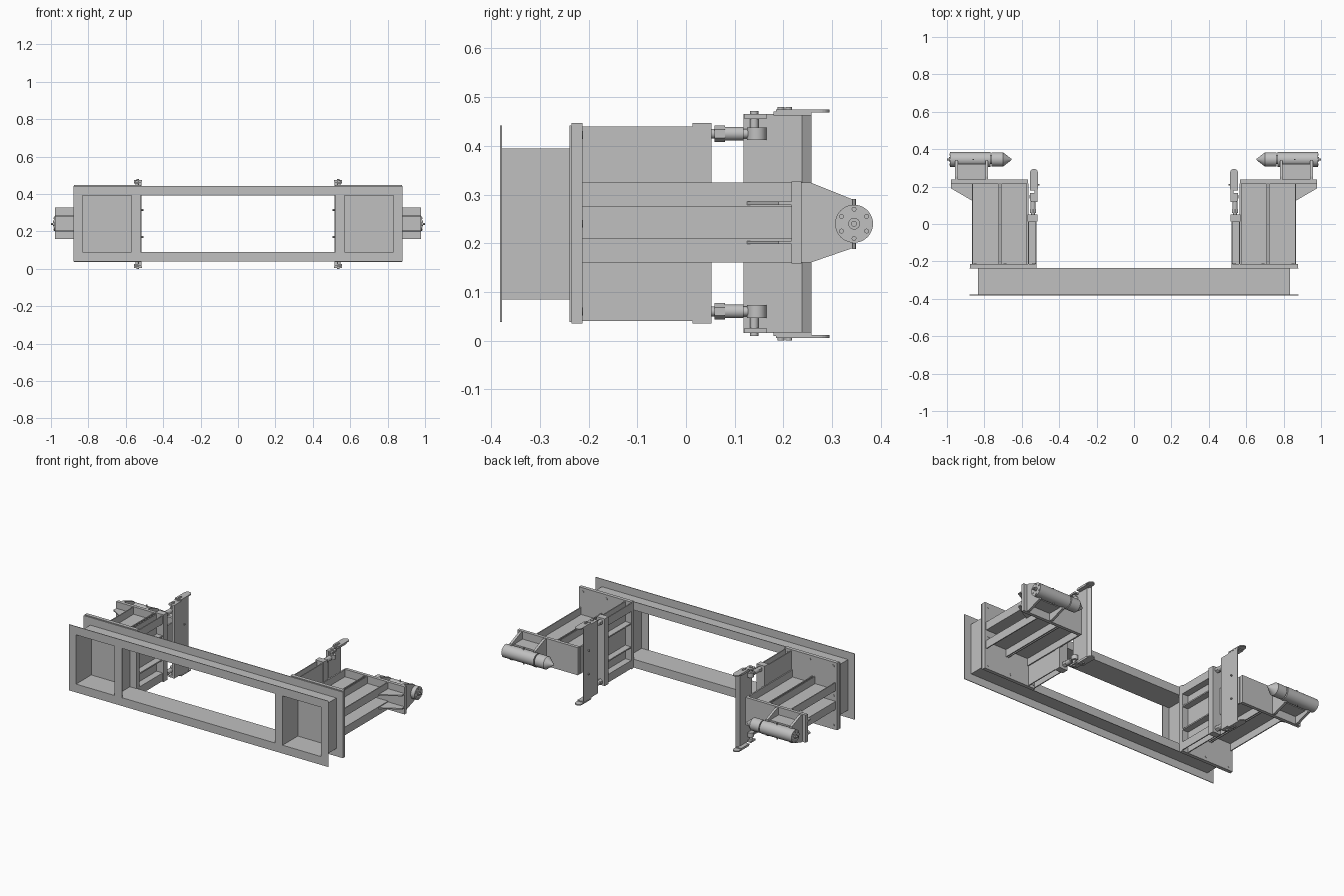
import bpy, bmesh, math
from mathutils import Matrix, Vector

if "Cube" in bpy.data.objects:
    bpy.data.objects.remove(bpy.data.objects["Cube"])

steel = bpy.data.materials.new("steel grey")
steel.diffuse_color = (0.53, 0.53, 0.53, 1)
steel.use_nodes = True
steel.node_tree.nodes["Principled BSDF"].inputs["Base Color"].default_value = steel.diffuse_color


def finish(name, bm, mirror=True, smooth=False):
    bmesh.ops.recalc_face_normals(bm, faces=bm.faces)
    mesh = bpy.data.meshes.new(name)
    bm.to_mesh(mesh)
    bm.free()
    mesh.materials.append(steel)
    ob = bpy.data.objects.new(name, mesh)
    bpy.context.collection.objects.link(ob)
    if smooth:
        bpy.ops.object.select_all(action='DESELECT')
        ob.select_set(True)
        bpy.context.view_layer.objects.active = ob
        bpy.ops.object.shade_smooth_by_angle()
    if mirror:
        m = ob.modifiers.new("mirror", 'MIRROR')
        m.use_mirror_merge = False
    return ob


def add_box(bm, x0, x1, y0, y1, z0, z1):
    mat = Matrix.Translation(((x0 + x1) / 2, (y0 + y1) / 2, (z0 + z1) / 2))
    mat = mat @ Matrix.Diagonal((x1 - x0, y1 - y0, z1 - z0, 1))
    bmesh.ops.create_cube(bm, size=1, matrix=mat)


def boxes(name, items, mirror=True):
    bm = bmesh.new()
    for b in items:
        add_box(bm, *b)
    return finish(name, bm, mirror)


def add_cyl(bm, a, b, r0, r1=None, seg=24):
    a, b = Vector(a), Vector(b)
    rot = (b - a).to_track_quat('Z', 'Y').to_matrix().to_4x4()
    bmesh.ops.create_cone(bm, cap_ends=True, segments=seg, radius1=r0,
                          radius2=r0 if r1 is None else r1, depth=(b - a).length,
                          matrix=Matrix.Translation((a + b) / 2) @ rot)


def cyls(name, items):
    bm = bmesh.new()
    for c in items:
        add_cyl(bm, *c)
    return finish(name, bm, smooth=True)


def prism(name, pts, axis, spans):
    """Extrude a flat outline along x (points are y,z) or z (points are x,y)."""
    bm = bmesh.new()
    for lo, hi in spans:
        at = (lambda p: (lo, *p)) if axis == 'x' else (lambda p: (*p, lo))
        f = bm.faces.new([bm.verts.new(at(p)) for p in pts])
        r = bmesh.ops.extrude_face_region(bm, geom=[f])
        d = Vector((hi - lo, 0, 0)) if axis == 'x' else Vector((0, 0, hi - lo))
        bmesh.ops.translate(bm, vec=d, verts=[v for v in r['geom'] if isinstance(v, bmesh.types.BMVert)])
    return finish(name, bm)


def tray(x0, x1, y0, y1, z_web, z_lip, t=0.006):
    """Channel lying on its web, with lips reaching from z_web to z_lip."""
    lo, hi = min(z_web, z_lip), max(z_web, z_lip)
    web = (z_web, z_web + t) if z_lip > z_web else (z_web - t, z_web)
    return [(x0, x1, y0, y1, *web), (x0, x0 + t, y0, y1, lo, hi), (x1 - t, x1, y0, y1, lo, hi)]


T = 0.004
Y0, Y1 = -0.382, -0.235
# Front frame: outward-facing channels, top and bottom rails
rails = [(-0.835, 0.835, Y0, Y1, 0.391, 0.395), (-0.835, 0.835, Y0, Y1, 0.085, 0.089)]
for y in (Y0, Y1 - T):
    rails += [(-0.88, 0.88, y, y + T, 0.395, 0.442), (-0.88, 0.88, y, y + T, 0.038, 0.085)]
boxes("frame_rails", rails, mirror=False)
# Frame ends and inner posts
ends = [(0.831, 0.835, Y0, Y1, 0.089, 0.391), (0.566, 0.57, Y0, Y1, 0.089, 0.391)]
for y in (Y0, Y1 - T):
    ends += [(0.835, 0.88, y, y + T, 0.085, 0.395), (0.52, 0.566, y, y + T, 0.089, 0.391)]
boxes("frame_posts", ends)

# Rear mounting plate with flush bolts
boxes("mounting_plate", [(0.52, 0.876, Y1, -0.213, 0.035, 0.447)])
cyls("plate_bolts", [((x, -0.214, z), (x, -0.211, z), 0.008, None, 12)
                     for x in (0.535, 0.69, 0.85) for z in (0.06, 0.422)]
     + [((0.85, -0.214, 0.24), (0.85, -0.211, 0.24), 0.008, None, 12)])

# Inner bracket: trays at top and bottom, a wall and shelves between
ribs = [(0.561, 0.567, -0.213, 0.013, 0.09, 0.39)]
ribs += tray(0.52, 0.567, -0.213, 0.013, 0.39, 0.44) + tray(0.52, 0.567, -0.213, 0.013, 0.09, 0.04)
ribs += [(0.522, 0.561, -0.213, 0.013, z, z + 0.008) for z in (0.165, 0.31)]
boxes("inner_bracket", ribs)
boxes("bracket_flange", [(0.515, 0.57, 0.013, 0.052, 0.035, 0.447)])

# Arm: pairs of upper and lower trays with an inner web
arm = [(0.565, 0.573, -0.213, 0.217, 0.16, 0.325)]
for x0, x1 in ((0.568, 0.713), (0.72, 0.866)):
    arm += tray(x0, x1, -0.213, 0.217, 0.275, 0.325) + tray(x0, x1, -0.213, 0.217, 0.21, 0.16)
boxes("arm_trays", arm)
boxes("arm_end_plate", [(0.568, 0.978, 0.217, 0.237, 0.158, 0.327)])
prism("arm_gusset", [(0.866, 0.125), (0.978, 0.19), (0.978, 0.218), (0.866, 0.218)],
      'z', [(0.198, 0.205), (0.279, 0.286)])

# Saddle that holds the cylinder
prism("cylinder_saddle", [(0.237, 0.16), (0.255, 0.16), (0.342, 0.19), (0.342, 0.29), (0.255, 0.325), (0.237, 0.325)],
      'x', [(0.78, 0.795), (0.942, 0.957)])
boxes("saddle_core", [(0.795, 0.942, 0.237, 0.32, 0.205, 0.28)])

# Locking cylinder with collar, conical tip and capped end
C = (0.345, 0.24)
cyls("locking_cylinder", [((0.767, *C), (0.983, *C), 0.039, None, 40),
                          ((0.755, *C), (0.775, *C), 0.025, None, 32),
                          ((0.70, *C), (0.761, *C), 0.038, None, 40),
                          ((0.70, *C), (0.655, *C), 0.038, 0.003, 40),
                          ((0.98, *C), (0.99, *C), 0.012, None, 16),
                          ((0.985, *C), (1.0, *C), 0.006, None, 12)])
cap = []
for k in range(6):
    a = math.radians(60 * k + 30)
    y, z = C[0] + 0.03 * math.cos(a), C[1] + 0.03 * math.sin(a)
    cap.append(((0.98, y, z), (0.987, y, z), 0.005, None, 12))
cyls("cylinder_cap_bolts", cap)
cyls("cylinder_ports", [((0.86, C[0], z), (0.86, C[0], z + 0.012), 0.004, None, 12) for z in (0.188, 0.279)])

# Tall guide rail: flat inner face, bevelled rear edge
prism("guide_rail", [(0.515, 0.118), (0.532, 0.118), (0.532, 0.238), (0.518, 0.258), (0.515, 0.258)],
      'z', [(0.016, 0.465)])
boxes("guide_rail_caps", [(0.515, 0.556, 0.18, 0.258, z, z + 0.008) for z in (0.01, 0.462)])
# Rounded tabs at both ends of the rail
tab = [(0.514, 0.185), (0.556, 0.185)]
tab += [(0.535 + 0.021 * math.cos(math.pi * k / 10), 0.274 + 0.021 * math.sin(math.pi * k / 10)) for k in range(11)]
prism("guide_tabs", tab, 'z', [(0.005, 0.012), (0.468, 0.475)])
cyls("tab_bolts", [((0.535, y, z), (0.535, y, z + 0.008), 0.007, None, 12)
                   for y in (0.195, 0.211) for z in (0.0, 0.472)])
cyls("guide_pins", [((0.506, y, z), (0.53, y, z), 0.005, None, 10)
                    for y in (0.21, ) for z in (0.17, 0.315)])

# Adjusting rods joining bracket flange and guide rail
rods = []
for z, pin in ((0.425, 0.472), (0.06, 0.01)):
    rods += [((0.54, 0.05, z), (0.54, 0.06, z), 0.01, None, 16),
             ((0.54, 0.058, z), (0.54, 0.08, z), 0.017, None, 6),
             ((0.54, 0.08, z), (0.54, 0.118, z), 0.014, None, 20),
             ((0.54, 0.145, z - 0.013), (0.54, 0.145, z + 0.013), 0.02, None, 24),
             ((0.54, 0.115, z), (0.54, 0.13, z), 0.01, None, 16),
             ((0.54, 0.14, z), (0.54, 0.14, pin), 0.009, None, 16)]
cyls("adjusting_rods", rods)
# Lugs carrying the rod eyes
boxes("rod_lugs", [(0.515, 0.556, 0.12, 0.165, z, z + 0.01) for z in (0.016, 0.455)])
